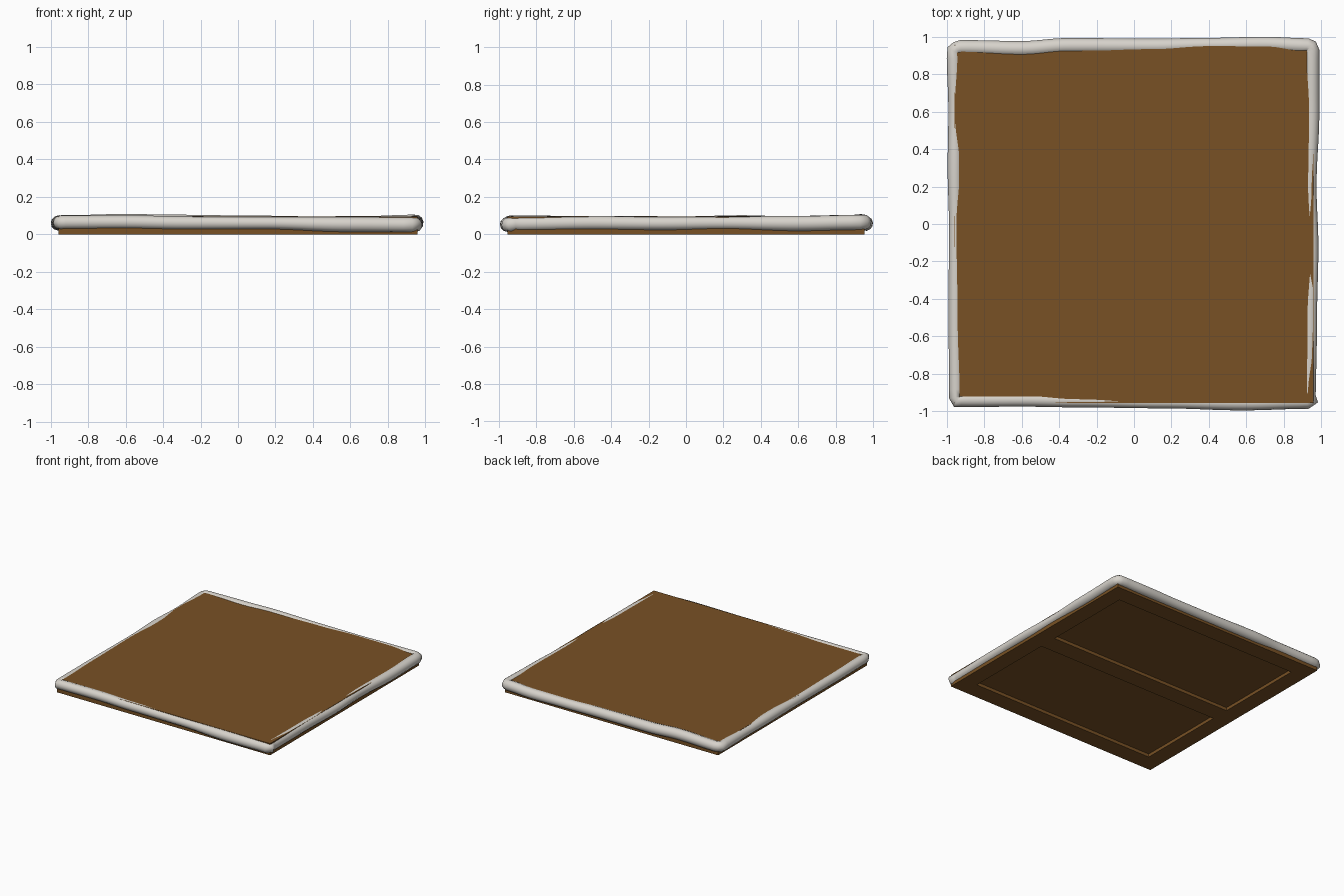
import bpy, bmesh, math
from mathutils import Vector

if "Cube" in bpy.data.objects:
    bpy.data.objects.remove(bpy.data.objects["Cube"])


def material(name, rgb):
    m = bpy.data.materials.new(name)
    m.diffuse_color = (*rgb, 1)
    m.use_nodes = True
    m.node_tree.nodes["Principled BSDF"].inputs["Base Color"].default_value = m.diffuse_color
    return m


brown = material("earth brown", (0.19, 0.083, 0.018))
white = material("snow white", (0.68, 0.65, 0.60))

# Slab with two shallow recessed panels underneath
HX, HY, TOP, DEPTH = 0.957, 0.955, 0.095, 0.025
bm = bmesh.new()
bmesh.ops.create_cube(bm, size=1)
for v in bm.verts:
    v.co = (v.co.x * 2 * HX, v.co.y * 2 * HY, (v.co.z + 0.5) * TOP)


def slice_bottom(axis, value):
    faces = [f for f in bm.faces if f.normal.z < -0.9]
    geom = faces + list({e for f in faces for e in f.edges}) + list({v for f in faces for v in f.verts})
    no = Vector((0, 0, 0))
    no[axis] = 1
    bmesh.ops.bisect_plane(bm, geom=geom, plane_co=no * value, plane_no=no)
    bm.normal_update()


bm.normal_update()
for x in (-0.825, 0.825):
    slice_bottom(0, x)
for y in (-0.815, -0.075, 0.075, 0.815):
    slice_bottom(1, y)
panels = []
for f in bm.faces:
    c = f.calc_center_median()
    if f.normal.z < -0.9 and abs(c.x) < 0.5 and 0.2 < abs(c.y) < 0.6:
        panels.append(f)
for f in panels:
    r = bmesh.ops.inset_region(bm, faces=[f], thickness=0.0005, depth=-DEPTH)
bmesh.ops.recalc_face_normals(bm, faces=bm.faces)
me = bpy.data.meshes.new("ground_slab")
bm.to_mesh(me)
bm.free()
slab = bpy.data.objects.new("ground_slab", me)
me.materials.append(brown)
bpy.context.collection.objects.link(slab)

# Snow rim: for each side, keys of (position, outer reach, centre height, radius)
front = [(-0.92, 0.977, 0.064, 0.037), (-0.6, 0.975, 0.065, 0.036), (-0.3, 0.979, 0.061, 0.036),
         (0.15, 0.984, 0.060, 0.033), (0.58, 0.995, 0.053, 0.040), (0.92, 0.987, 0.051, 0.040)]
right = [(-0.92, 0.972, 0.056, 0.040), (-0.5, 0.978, 0.061, 0.038), (-0.12, 0.985, 0.058, 0.036),
         (0.2, 0.975, 0.061, 0.036), (0.6, 0.990, 0.058, 0.041), (0.92, 0.990, 0.064, 0.041)]
back = [(-0.92, 0.982, 0.062, 0.040), (-0.6, 0.977, 0.067, 0.042), (-0.35, 0.993, 0.063, 0.042),
        (0.1, 0.990, 0.060, 0.040), (0.4, 0.994, 0.058, 0.038), (0.7, 1.0, 0.058, 0.040),
        (0.92, 0.992, 0.064, 0.041)]
left = [(-0.92, 0.987, 0.063, 0.037), (-0.5, 0.990, 0.061, 0.037), (0.0, 0.988, 0.060, 0.036),
        (0.3, 0.995, 0.062, 0.040), (0.6, 0.991, 0.058, 0.036), (0.92, 1.0, 0.060, 0.040)]


def sample(keys, t):
    for a, b in zip(keys, keys[1:]):
        if t <= b[0]:
            k = (t - a[0]) / (b[0] - a[0])
            k = (1 - math.cos(math.pi * max(0, k))) / 2
            return [p + (q - p) * k for p, q in zip(a[1:], b[1:])]
    return keys[-1][1:]


N = 44
path = []
for keys, sign, place in ((front, 1, lambda t, d: (t, -d)), (right, 1, lambda t, d: (d, t)),
                          (back, -1, lambda t, d: (t, d)), (left, -1, lambda t, d: (-d, t))):
    for i in range(N + 1):
        t = sign * (-0.925 + 1.85 * i / N)
        reach, z, r = sample(keys, t)
        path.append((*place(t, reach - r), z, r))
    # rounded corner
    nxt = {1: 0.945}.get(sign, 0.945)
    x, y = place(sign * nxt, reach - r - 0.007)
    path.append((x, y, z, r))

cu = bpy.data.curves.new("snow_rim", 'CURVE')
cu.dimensions = '3D'
cu.bevel_depth = 1.0
cu.bevel_resolution = 4
sp = cu.splines.new('POLY')
sp.points.add(len(path) - 1)
for p, (x, y, z, r) in zip(sp.points, path):
    p.co = (x, y, z, 1)
    p.radius = r
sp.use_cyclic_u = True
sp.use_smooth = True
rim = bpy.data.objects.new("snow_rim", cu)
cu.materials.append(white)
bpy.context.collection.objects.link(rim)
bpy.context.view_layer.objects.active = rim
rim.select_set(True)
bpy.ops.object.convert(target='MESH')
bpy.ops.object.shade_smooth()
